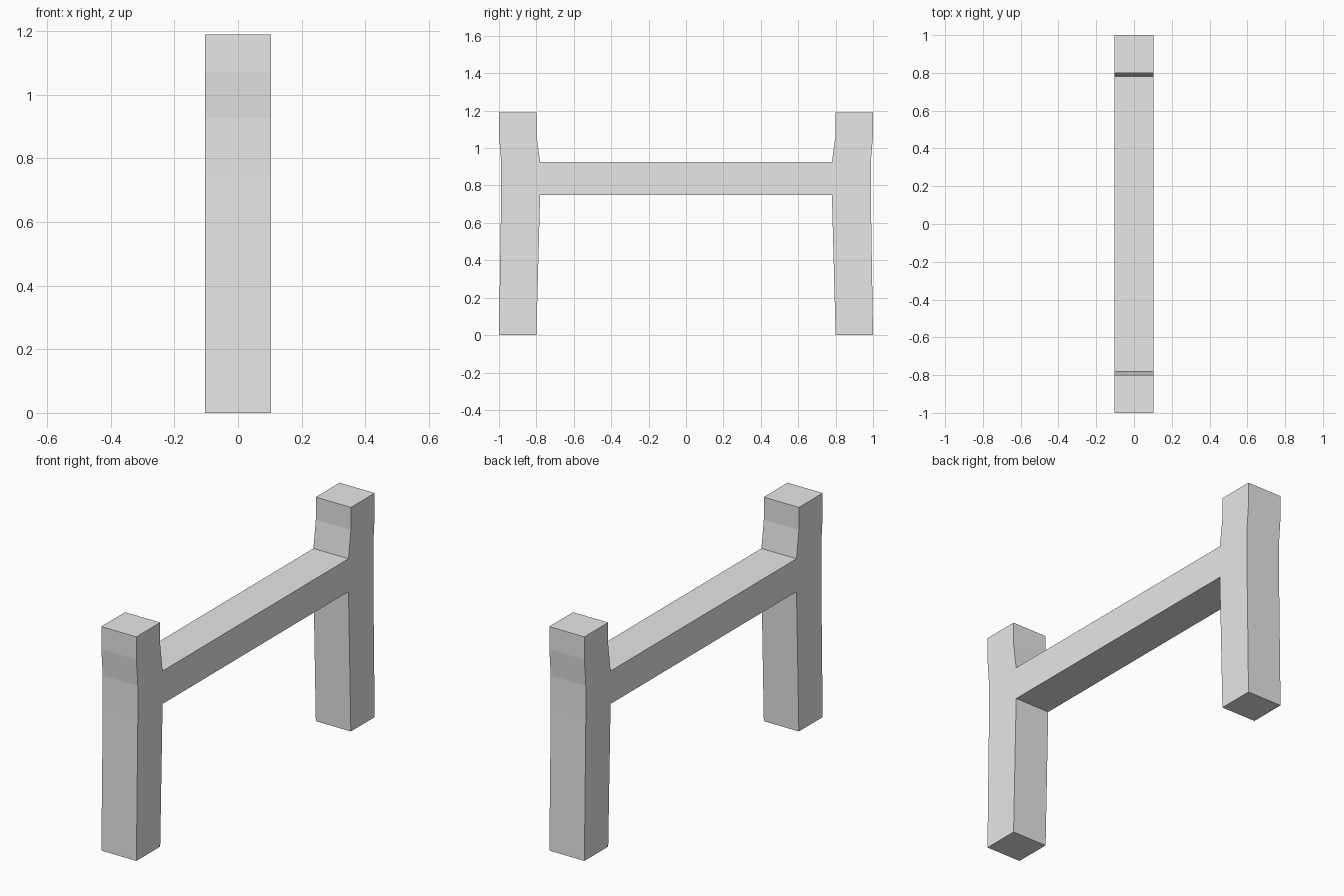
import bpy
import bmesh

cube = bpy.data.objects.get("Cube")
if cube:
    bpy.data.objects.remove(cube, do_unlink=True)

HALF_WIDTH = 0.103

# Single light grey finish
grey = bpy.data.materials.new("light_grey")
grey.use_nodes = True
colour = (0.8, 0.8, 0.8, 1)
grey.diffuse_color = colour
grey.node_tree.nodes["Principled BSDF"].inputs["Base Color"].default_value = colour

# Back half of the outline as (y, z): crossbar top, post, foot, crossbar underside
half = [(0.78, 0.925), (0.8, 1.07), (0.8, 1.19), (1.0, 1.19), (1.0, 1.07),
        (0.988, 0.925), (0.988, 0.75), (1.0, 0), (0.8, 0), (0.78, 0.75)]

# Mirror the outline to the front so both posts and the crossbar join as one body
outline = half + [(-y, z) for y, z in reversed(half)]

# Extrude the outline across the width
bm = bmesh.new()
side = bm.faces.new([bm.verts.new((-HALF_WIDTH, y, z)) for y, z in outline])
result = bmesh.ops.extrude_face_region(bm, geom=[side], use_keep_orig=True)
moved = [g for g in result["geom"] if isinstance(g, bmesh.types.BMVert)]
bmesh.ops.translate(bm, verts=moved, vec=(2 * HALF_WIDTH, 0, 0))
bmesh.ops.recalc_face_normals(bm, faces=bm.faces)

mesh = bpy.data.meshes.new("post_and_crossbar_frame")
bm.to_mesh(mesh)
bm.free()
mesh.materials.append(grey)
frame = bpy.data.objects.new("post_and_crossbar_frame", mesh)
bpy.context.collection.objects.link(frame)
